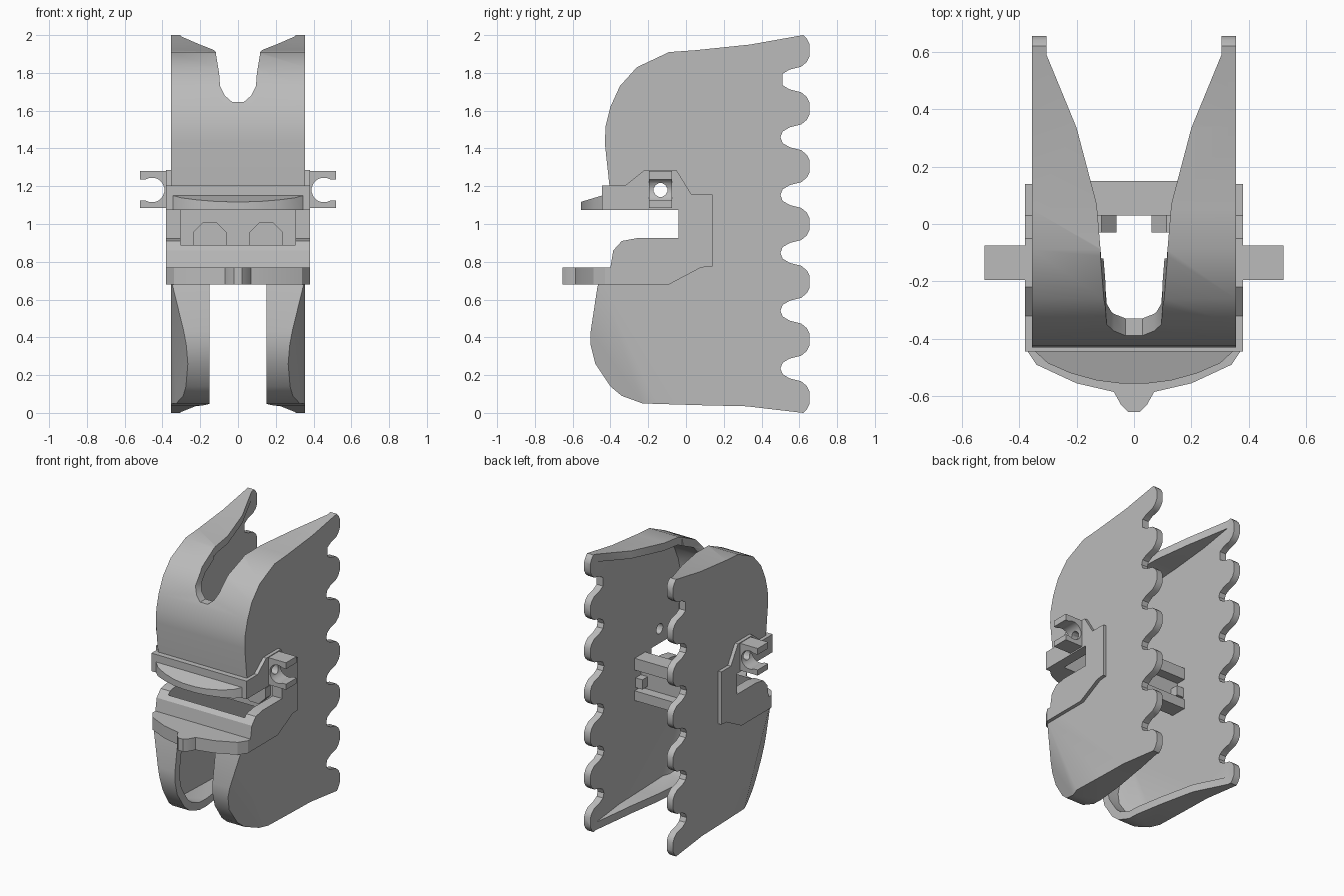
import bpy, bmesh, math
from mathutils import Vector

if "Cube" in bpy.data.objects:
    bpy.data.objects.remove(bpy.data.objects["Cube"], do_unlink=True)

grey = bpy.data.materials.new("plain grey")
grey.use_nodes = True
grey.diffuse_color = (0.5, 0.5, 0.5, 1)
grey.node_tree.nodes["Principled BSDF"].inputs["Base Color"].default_value = (0.5, 0.5, 0.5, 1)


def prism(name, pts, axis, a, b, chamfer=None):
    """Extrude a 2D outline along an axis from a to b."""
    place = {"x": lambda p, d: (d, p[0], p[1]),
             "y": lambda p, d: (p[0], d, p[1]),
             "z": lambda p, d: (p[0], p[1], d)}[axis]
    bm = bmesh.new()
    face = bm.faces.new([bm.verts.new(place(p, a)) for p in pts])
    ext = bmesh.ops.extrude_face_region(bm, geom=[face])
    shift = Vector(place((0, 0), b - a))
    bmesh.ops.translate(bm, vec=shift, verts=[v for v in ext["geom"] if isinstance(v, bmesh.types.BMVert)])
    # Slanted corner planes that narrow the jaw
    if chamfer:
        for s in (-1, 1):
            cut = bmesh.ops.bisect_plane(bm, geom=bm.verts[:] + bm.edges[:] + bm.faces[:],
                                         plane_co=(s * chamfer, 0, 0), plane_no=(s, -0.4, -0.183),
                                         clear_outer=True)
            edges = [e for e in cut["geom_cut"] if isinstance(e, bmesh.types.BMEdge)]
            bmesh.ops.holes_fill(bm, edges=edges)
    bmesh.ops.recalc_face_normals(bm, faces=bm.faces)
    mesh = bpy.data.meshes.new(name)
    bm.to_mesh(mesh)
    bm.free()
    obj = bpy.data.objects.new(name, mesh)
    mesh.materials.append(grey)
    bpy.context.collection.objects.link(obj)
    return obj


def box(name, x, y, z):
    return prism(name, [(x[0], y[0]), (x[1], y[0]), (x[1], y[1]), (x[0], y[1])], "z", *z)


def circle(cx, cy, r, n):
    return [(cx + r * math.cos((i + 0.5) * math.tau / n), cy + r * math.sin((i + 0.5) * math.tau / n))
            for i in range(n)]


def cut(obj, *cutters):
    for c in cutters:
        mod = obj.modifiers.new("cut", "BOOLEAN")
        mod.operation, mod.solver, mod.object = "DIFFERENCE", "EXACT", c
        bpy.context.view_layer.objects.active = obj
        bpy.ops.object.modifier_apply(modifier=mod.name)
        bpy.data.objects.remove(c, do_unlink=True)


def mirrored(half):
    """Close an outline given on +x by its mirror image."""
    return half + [(-x, y) for x, y in reversed(half)]


def inset(path, t):
    """Shift an open path sideways by the wall thickness."""
    out = []
    for i, p in enumerate(path):
        d = Vector(path[min(i + 1, len(path) - 1)]) - Vector(path[max(i - 1, 0)])
        d.normalize()
        out.append((p[0] - d.y * t, p[1] + d.x * t))
    return out


# Side profile, from the top rear round the front to the bottom rear
front = [(0.62, 2.0), (0.34, 1.95), (0.05, 1.92), (-0.09, 1.91), (-0.26, 1.83), (-0.35, 1.73),
         (-0.40, 1.62), (-0.425, 1.52), (-0.43, 1.43), (-0.405, 1.2), (-0.40, 0.95), (-0.445, 0.77),
         (-0.47, 0.66), (-0.505, 0.43), (-0.505, 0.36), (-0.48, 0.26), (-0.40, 0.14), (-0.34, 0.09),
         (-0.23, 0.05), (0.10, 0.04), (0.32, 0.035), (0.62, 0.0)]

# Scalloped rear edge
lobe = [(0.50, -0.153), (0.512, -0.122), (0.55, -0.10), (0.61, -0.085), (0.64, -0.06), (0.655, -0.03)]
lobe += [(y, -z) for y, z in reversed(lobe[1:])]
rear = [(0.64, 0.02), (0.655, 0.05)] + [(y, z + 0.082) for y, z in lobe[6:]]
for i in range(5):
    rear += [(y, z + 0.388 + i * 0.306) for y, z in lobe]
rear += [(y, 2 - z) for y, z in reversed(rear[:7])]

shell = prism("shell", front + rear, "x", -0.355, 0.355, chamfer=0.41)
inner = inset(front, 0.055)
inner = [(0.9, inner[0][1])] + inner + [(0.9, inner[-1][1])]
mouth = [(-0.8, 1.075), (-0.04, 1.075), (-0.04, 0.925), (-0.26, 0.925), (-0.34, 0.91),
         (-0.385, 0.86), (-0.40, 0.77), (-0.8, 0.77)]
crown_u = [(0.03, 1.645), (0.07, 1.68), (0.095, 1.73), (0.10, 1.8), (0.117, 1.9), (0.117, 2.2)]
crown_v = [(0.114, -0.12), (0.13, 0.07), (0.2, 0.335), (0.305, 0.59), (0.305, 0.9)]
jaw_v = [(0.15, -0.15), (0.18, 0.07), (0.23, 0.335), (0.305, 0.59), (0.305, 0.9)]
pin = circle(-0.135, 1.18, 0.037, 12)
cut(shell,
    prism("cavity", inner, "x", -0.305, 0.305, chamfer=0.355),
    prism("crown_slot", mirrored(crown_u), "y", -0.8, 0.3),
    prism("crown_gap", mirrored(crown_v), "z", 1.6, 2.2),
    prism("jaw_slot", mirrored([(0.15, -0.2), (0.15, 0.7)]), "y", -0.8, 0.0),
    prism("jaw_gap", mirrored(jaw_v), "z", -0.2, 0.4),
    prism("mouth", mouth, "x", -0.6, 0.6),
    prism("pin_hole", pin, "x", -0.6, 0.6))

# Side frames and strap clips
frame = [(-0.445, 1.205), (-0.32, 1.205), (-0.22, 1.285), (-0.05, 1.285), (0.03, 1.155), (0.14, 1.155),
         (0.14, 0.775), (0.08, 0.77), (-0.09, 0.68), (-0.43, 0.68), (-0.43, 0.77)]
frame += list(reversed(mouth[1:7])) + [(-0.445, 1.075)]
for s, side in ((1, "left"), (-1, "right")):
    plate = prism(side + "_frame", frame, "x", s * 0.35, s * 0.38)
    cut(plate, prism("pin_hole", pin, "x", -0.6, 0.6))
    clip = box(side + "_clip", sorted((s * 0.36, s * 0.52)), (-0.195, -0.075), (1.085, 1.28))
    cut(clip,
        prism("ring", circle(s * 0.455, 1.18, 0.066, 16), "y", -0.4, 0.1),
        box("opening", sorted((s * 0.455, s * 0.6)), (-0.4, 0.1), (1.125, 1.235)),
        prism("pin_hole", pin, "x", -0.6, 0.6))
    # Front bosses and rear pegs on the inner panel
    prism(side + "_boss", circle(s * 0.15, 0.92, 0.096, 8), "y", -0.03, 0.04)
    box(side + "_peg", sorted((s * 0.25, s * 0.31)), (0.07, 0.14), (0.86, 0.93))

# Inner panel with two rear flanges
box("panel", (-0.31, 0.31), (0.03, 0.08), (0.77, 1.075))
box("panel_top_flange", (-0.31, 0.31), (0.07, 0.15), (0.99, 1.075))
box("panel_bottom_flange", (-0.31, 0.31), (0.07, 0.15), (0.77, 0.84))

# Brow band and sloping visor
box("brow_band", (-0.38, 0.38), (-0.445, -0.385), (1.075, 1.205))
arc = [(0.36, -0.43), (0.3, -0.485), (0.22, -0.52), (0.13, -0.545), (0.05, -0.555)]
visor = prism("visor", mirrored(arc), "z", 1.075, 1.15)
for v in visor.data.vertices:
    if v.co.z > 1.1:
        v.co.z = 1.155 + 0.3 * (v.co.y + 0.43)

# Lower lip with a central nub
lip = [(0.38, -0.385), (0.38, -0.43), (0.34, -0.49), (0.2, -0.555), (0.07, -0.585),
       (0.045, -0.63), (0.02, -0.655)]
prism("lower_lip", mirrored(lip), "z", 0.68, 0.77)

# Smooth curves, sharp corners
bpy.ops.object.select_all(action="DESELECT")
for obj in bpy.context.scene.objects:
    if obj.type == "MESH":
        obj.select_set(True)
        bpy.context.view_layer.objects.active = obj
bpy.ops.object.shade_smooth_by_angle(angle=math.radians(30))
